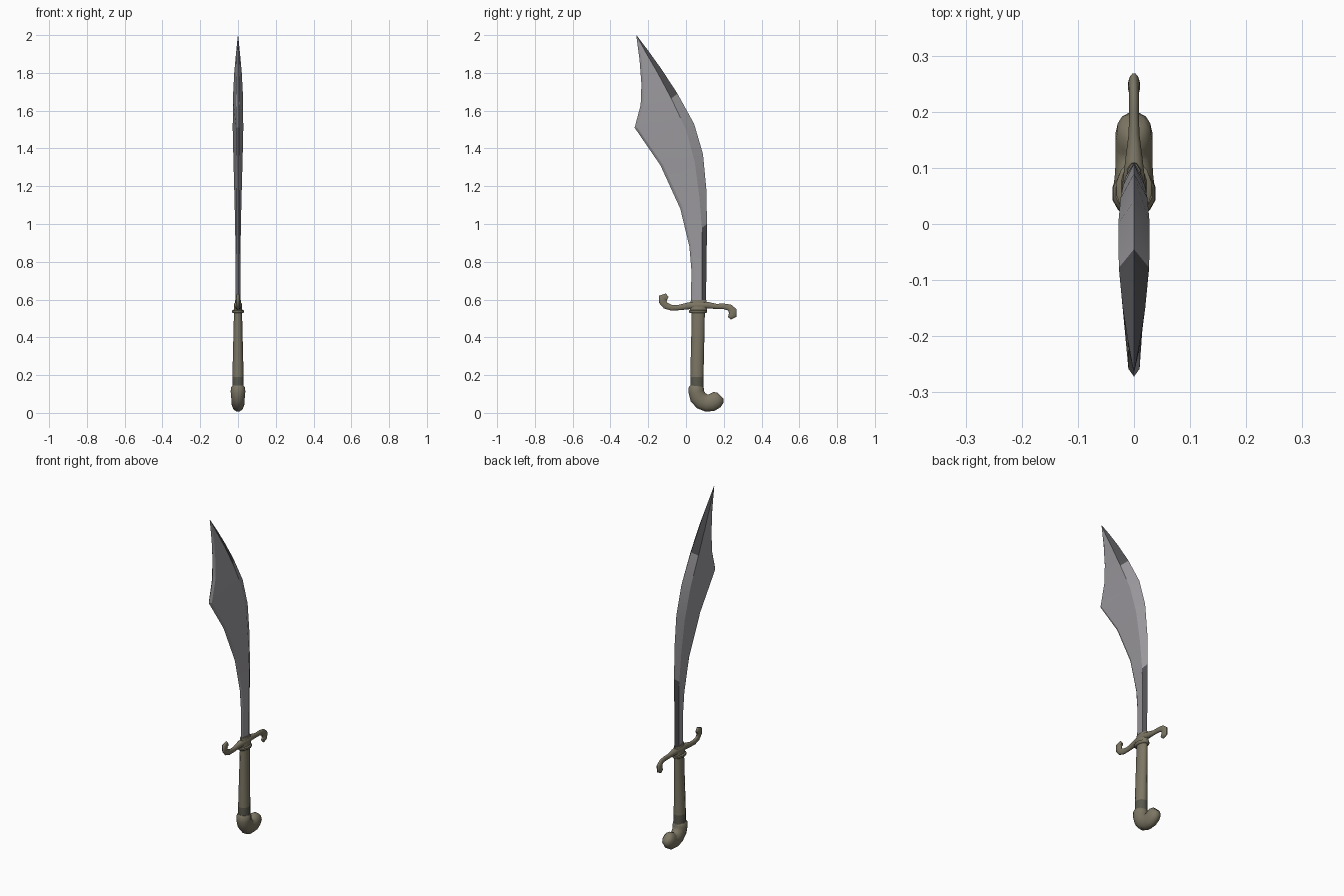
import bpy, bmesh, math
from mathutils import Vector


def material(name, rgb):
    m = bpy.data.materials.new(name)
    m.diffuse_color = (*rgb, 1)
    return m


steel = material("steel grey", (0.33, 0.32, 0.34))
dark_steel = material("dark steel", (0.085, 0.083, 0.09))
brass = material("aged brass", (0.20, 0.18, 0.125))
dark_brass = material("dark brass", (0.10, 0.098, 0.075))


def loft(name, rings, mats, angle, rule=None):
    """Skin a list of equal-length point rings and cap both ends."""
    bm = bmesh.new()
    loops = [[bm.verts.new(p) for p in ring] for ring in rings]
    n = len(loops[0])
    for a, b in zip(loops, loops[1:]):
        for i in range(n):
            j = (i + 1) % n
            bm.faces.new((a[i], a[j], b[j], b[i]))
    bm.faces.new(loops[0])
    bm.faces.new(loops[-1])
    bmesh.ops.remove_doubles(bm, verts=bm.verts, dist=0.0005)
    bmesh.ops.recalc_face_normals(bm, faces=bm.faces)
    if rule:
        for f in bm.faces:
            f.material_index = rule(f)
    me = bpy.data.meshes.new(name)
    bm.to_mesh(me)
    bm.free()
    for m in mats:
        me.materials.append(m)
    ob = bpy.data.objects.new(name, me)
    bpy.context.collection.objects.link(ob)
    bpy.ops.object.select_all(action='DESELECT')
    ob.select_set(True)
    bpy.context.view_layer.objects.active = ob
    bpy.ops.object.shade_smooth_by_angle(angle=math.radians(angle))
    return ob


def tube(name, path, mats, sides=12, rule=None):
    """Tube in the YZ plane; path entries are (y, z, in-plane radius, x radius)."""
    pts = [Vector((0, p[0], p[1])) for p in path]
    rings = []
    for i, (y, z, r, rx) in enumerate(path):
        t = (pts[min(i + 1, len(pts) - 1)] - pts[max(i - 1, 0)]).normalized()
        side = Vector((0, t.z, -t.y))
        ring = []
        for k in range(sides):
            a = 2 * math.pi * (k + 0.5) / sides
            ring.append(pts[i] + side * (r * math.cos(a)) + Vector((rx * math.sin(a), 0, 0)))
        rings.append(ring)
    return loft(name, rings, mats, 50, rule)


# Blade: spine y,z / ridge y,z / cutting edge y,z / ridge half-thickness / bevel half-thickness
stations = [
    (.105, .56, .084, .56, .025, .56, .012, .006),
    (.109, .80, .086, .79, .029, .75, .013, .006),
    (.111, 1.00, .084, .98, .018, .88, .015, .007),
    (.108, 1.18, .070, 1.15, -.030, 1.08, .019, .008),
    (.090, 1.37, .046, 1.33, -.135, 1.31, .024, .009),
    (.043, 1.53, .000, 1.50, -.272, 1.51, .028, .010),
    (-.045, 1.69, -.078, 1.665, -.240, 1.63, .027, .011),
    (-.130, 1.82, -.150, 1.80, -.236, 1.74, .020, .010),
    (-.198, 1.915, -.208, 1.90, -.246, 1.87, .011, .007),
    (-.2625, 2.0, -.2628, 1.999, -.2632, 1.998, .0008, .0006),
]
rings = []
for sy, sz, ry, rz, ey, ez, t, tb in stations:
    edge, ridge = Vector((0, ey, ez)), Vector((0, ry, rz))
    d = ridge - edge
    bevel = edge + d * min(0.3, 0.014 / max(d.length, 0.001))
    rings.append([(0, sy, sz), (t, ry, rz), (tb, bevel.y, bevel.z),
                  tuple(edge), (-tb, bevel.y, bevel.z), (-t, ry, rz)])


def spine_dark(f):
    # spine bevels are dark near the guard and at the tip
    c = f.calc_center_median()
    back = f.normal.y > 0.25
    return 1 if back and (c.z < 1.0 or c.z > 1.69) else 0


loft("blade", rings, [steel, dark_steel], 15, spine_dark)

# Grip, flaring gently towards the pommel, with a darker lower end
tube("grip", [(.058, .12, .036, .031), (.058, .19, .036, .031), (.060, .30, .036, .028),
              (.063, .42, .036, .025), (.065, .535, .036, .022)],
     [brass, dark_brass], 12, lambda f: 1 if f.calc_center_median().z < 0.19 else 0)

# Collar plate and block under the blade
tube("collar", [(.063, .528, .044, .028), (.063, .532, .049, .032),
                (.063, .542, .049, .032), (.063, .546, .042, .026)], [brass])
tube("guard_block", [(.065, .54, .046, .024), (.066, .565, .048, .021),
                     (.067, .598, .042, .015)], [brass])

# S-shaped crossguard with curled ends
tube("crossguard", [
    (-.096, .607, .008, .006), (-.108, .613, .020, .009), (-.121, .608, .025, .011),
    (-.123, .588, .021, .010), (-.108, .568, .018, .009), (-.078, .557, .016, .009),
    (-.035, .558, .015, .010), (.015, .567, .019, .016), (.065, .570, .022, .022),
    (.115, .570, .018, .016), (.160, .564, .014, .010), (.200, .564, .015, .009),
    (.230, .558, .018, .009), (.248, .540, .023, .010), (.246, .520, .025, .011),
    (.234, .512, .019, .009), (.224, .515, .008, .006)], [brass])

# Hooked pommel
tube("pommel", [
    (.056, .142, .036, .033), (.055, .132, .042, .039), (.054, .112, .042, .040),
    (.063, .084, .046, .037), (.084, .062, .047, .035), (.110, .052, .047, .034),
    (.135, .054, .048, .034), (.155, .066, .047, .034), (.172, .082, .040, .030),
    (.182, .092, .024, .018)], [brass])
